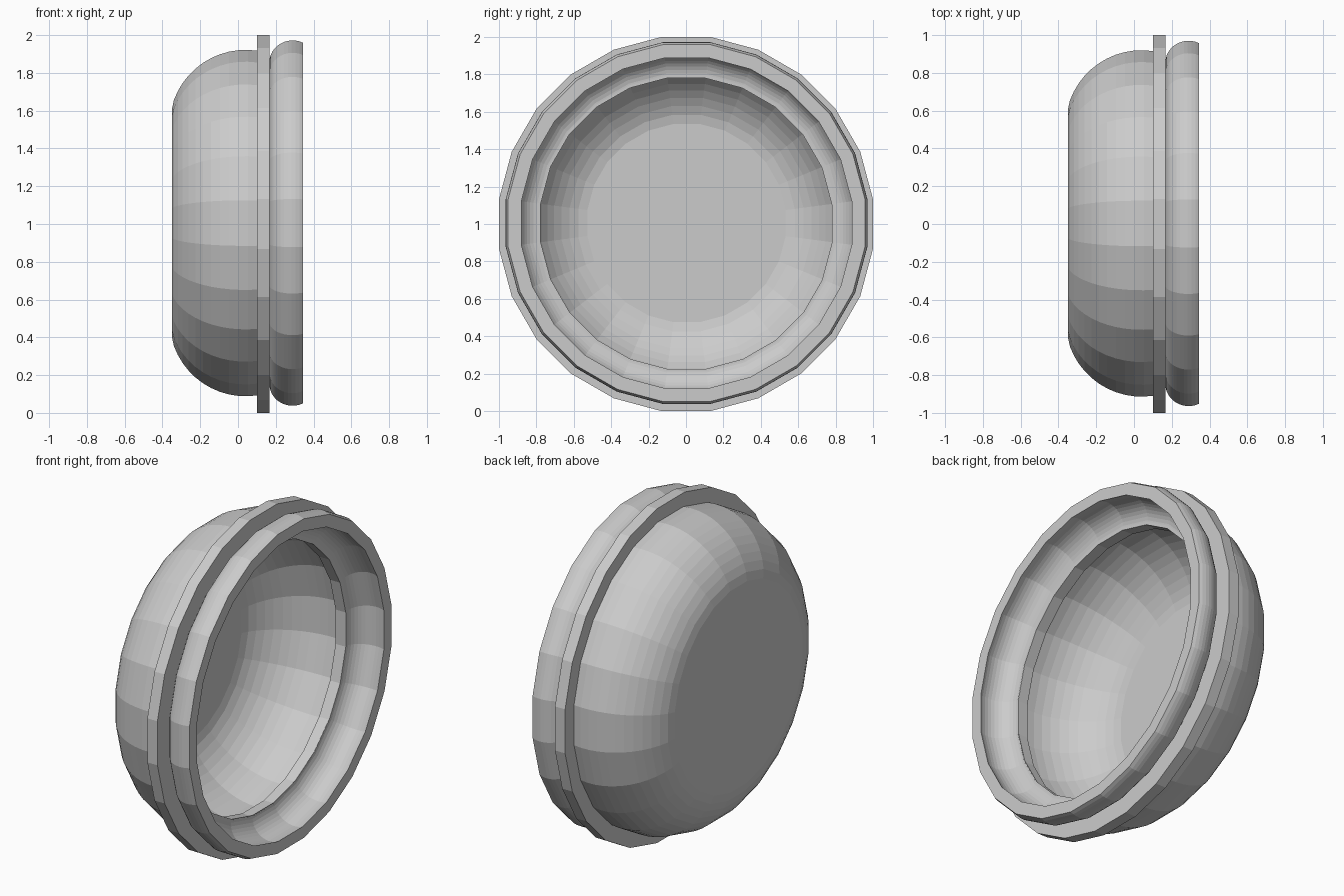
import bpy, bmesh
from math import cos, sin, pi, radians

if "Cube" in bpy.data.objects:
    bpy.data.objects.remove(bpy.data.objects["Cube"])

SIDES = 24
K = 1 / cos(pi / SIDES)      # profile radii are measured across the flats


def arc(cx, cr, rx, rr, a0, a1, n):
    """Points (x, radius) along an elliptical arc, angle 0 pointing to -x."""
    pts = []
    for i in range(n + 1):
        a = radians(a0 + (a1 - a0) * i / n)
        pts.append((cx - rx * cos(a), cr + rr * sin(a)))
    return pts


def inset(profile, t):
    """The same profile walked backwards, t closer to the axis."""
    return [(x, r - t) for x, r in reversed(profile)]


def lathe(name, profile, cap=False, cy=0.0, cz=1.0):
    """Revolve a closed (x, radius) profile round the x axis.
    With cap, the last ring is filled to make a floor."""
    bm = bmesh.new()
    rings = []
    for x, r in profile:
        ring = []
        for i in range(SIDES):
            a = 2 * pi * (i + 0.5) / SIDES
            ring.append(bm.verts.new((x, r * K * cos(a), r * K * sin(a))))
        rings.append(ring)
    for p, q in zip(rings, rings[1:] + rings[:1]):
        for i in range(SIDES):
            j = (i + 1) % SIDES
            bm.faces.new((p[i], p[j], q[j], q[i]))
    bmesh.ops.recalc_face_normals(bm, faces=bm.faces)
    if cap:
        bm.faces.new(rings[-1])
    mesh = bpy.data.meshes.new(name)
    bm.to_mesh(mesh)
    bm.free()
    ob = bpy.data.objects.new(name, mesh)
    ob.location = (0, cy, cz)
    bpy.context.collection.objects.link(ob)
    return ob


# Rounded bowl with a thin flat floor
bowl = arc(0.04, 0.512, 0.404, 0.405, 13, 99, 12)
bowl[0] = (-0.35, bowl[0][1])
lathe("bowl", bowl + inset(bowl, 0.073), cap=True, cy=0.003, cz=1.005)

# Flat flange
lathe("flange", [(0.10, 0.78), (0.10, 1.0), (0.167, 1.0), (0.167, 0.78)])

# Flared lip ring
lip = arc(0.289, 0.851, 0.123, 0.116, 0, 117, 12)
lathe("lip_ring", lip + inset(lip, 0.071), cy=0.003, cz=1.005)
